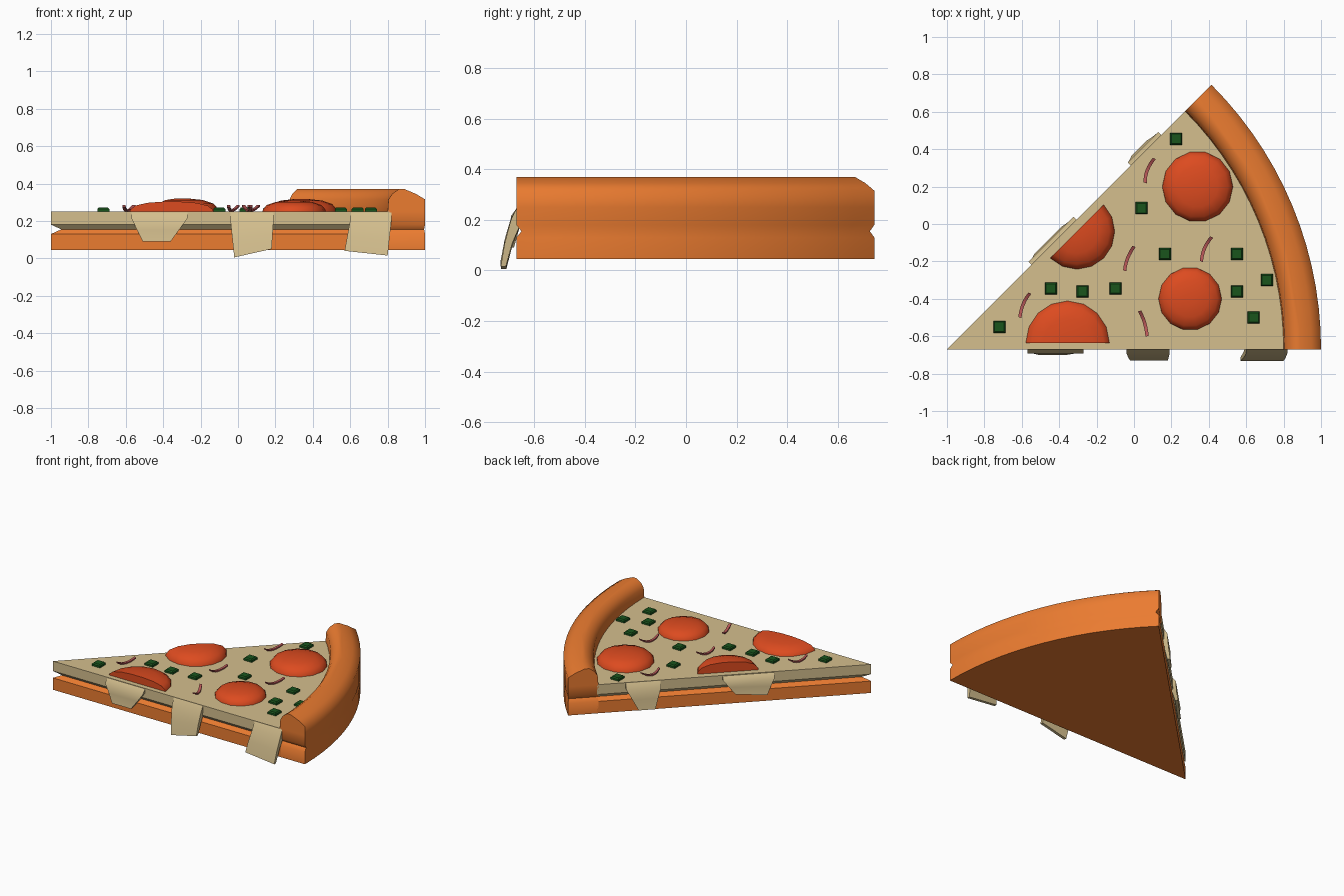
import bpy, bmesh
from math import sin, cos, pi, radians, atan2
from mathutils import Vector

if "Cube" in bpy.data.objects:
    bpy.data.objects.remove(bpy.data.objects["Cube"])

TIP = Vector((-1.0, -0.67, 0.0))
ARC = radians(45)
TOP = 0.25


def material(name, rgb):
    m = bpy.data.materials.new(name)
    m.diffuse_color = (*rgb, 1)
    m.use_nodes = True
    m.node_tree.nodes["Principled BSDF"].inputs["Base Color"].default_value = m.diffuse_color
    return m


CRUST = material("baked crust", (0.83, 0.20, 0.03))
CHEESE = material("cheese", (0.66, 0.52, 0.27))
MEAT = material("red sausage", (0.72, 0.07, 0.014))
PEPPER = material("green pepper", (0.01, 0.09, 0.012))
ONION = material("red onion", (0.45, 0.09, 0.09))


def stack(name, rings, mat, smooth=40):
    """Join closed rings of equal length into a capped solid."""
    bm = bmesh.new()
    rows = [[bm.verts.new(p) for p in ring] for ring in rings]
    n = len(rows[0])
    for a, b in zip(rows, rows[1:]):
        for i in range(n):
            j = (i + 1) % n
            bm.faces.new((a[i], a[j], b[j], b[i]))
    bm.faces.new(rows[0][::-1])
    bm.faces.new(rows[-1])
    bmesh.ops.recalc_face_normals(bm, faces=bm.faces)
    mesh = bpy.data.meshes.new(name)
    bm.to_mesh(mesh)
    bm.free()
    ob = bpy.data.objects.new(name, mesh)
    bpy.context.collection.objects.link(ob)
    mesh.materials.append(mat)
    if smooth:
        bpy.context.view_layer.objects.active = ob
        ob.select_set(True)
        bpy.ops.object.shade_smooth_by_angle(angle=radians(smooth))
        ob.select_set(False)
    return ob


def sector(r_in, r_out, z, inset=0.0, n=14):
    """Outline of a slice, or of an arc band when r_in > 0."""
    def arc(r):
        d = inset / r
        return [TIP + Vector((r * cos(a), r * sin(a), z))
                for a in (d + (ARC - 2 * d) * i / n for i in range(n + 1))]
    if r_in:
        return arc(r_out) + arc(r_in)[::-1]
    t = inset / sin(ARC / 2)
    return arc(r_out) + [TIP + Vector((t * cos(ARC / 2), t * sin(ARC / 2), z))]


# Dough and cheese meet in a shallow groove
stack("dough_base", [sector(0, 1.81, z, i) for z, i in
                     ((0.045, 0), (0.13, 0), (0.155, 0.023))], CRUST)
stack("cheese_layer", [sector(0, 1.81, z, i) for z, i in
                       ((0.155, 0.023), (0.18, 0), (TOP, 0))], CHEESE)

# Raised rim: (inner radius, outer radius, height, end inset)
RIM = ((1.8, 2, 0.045, 0), (1.8, 2, 0.13, 0), (1.8, 1.995, 0.155, 0.02),
       (1.8, 2, 0.18, 0), (1.8, 2, 0.25, 0), (1.805, 2, 0.315, 0),
       (1.825, 1.95, 0.345, 0), (1.86, 1.89, 0.37, 0))
stack("crust_rim", [sector(*r) for r in RIM], CRUST, 60)


def drip(name, angle, top, bottom, z_low, out):
    """Melted flap hanging off a cut edge; spans are distances from the tip."""
    along = Vector((cos(angle), sin(angle), 0))
    side = Vector((sin(angle), -cos(angle), 0)) * (1 if angle == 0 else -1)
    rings = []
    for t, o, thick in ((0, 0.0, 0.03), (0.2, 0.022, 0.045), (0.6, 0.75 * out, 0.03), (1, out, 0.02)):
        w = max(0, (t - 0.2) / 0.8)
        s = [top[k] + (bottom[k] - top[k]) * w for k in (0, 1)]
        z = [0.245 + (z_low[k] - 0.245) * t for k in (0, 1)]
        rings.append([TIP + along * s[k] + side * d + Vector((0, 0, z[k]))
                      for k, d in ((0, o), (1, o), (1, o - thick), (0, o - thick))])
    stack(name, rings, CHEESE)


# Cheese drips on the front edge and on the slanted edge
drip("front_drip_1", 0, (0.43, 0.73), (0.49, 0.64), (0.09, 0.09), 0.03)
drip("front_drip_2", 0, (0.96, 1.19), (0.98, 1.18), (0.005, 0.05), 0.06)
drip("front_drip_3", 0, (1.60, 1.82), (1.57, 1.80), (0.04, 0.015), 0.062)
drip("back_drip_1", ARC, (0.64, 0.98), (0.69, 0.90), (0.10, 0.12), 0.03)
drip("back_drip_2", ARC, (1.39, 1.62), (1.43, 1.54), (0.06, 0.06), 0.035)


def sausage(name, x, y, r, h, start=0.0, half=False):
    """Low dome, whole or cut in half."""
    n = 9 if half else 14
    rings = []
    for f, z in ((1, -0.005), (0.98, 0.2 * h), (0.86, 0.6 * h), (0.58, 0.88 * h), (0.2, h)):
        span = [start + (pi * i / (n - 1) if half else 2 * pi * i / n) for i in range(n)]
        rings.append([(x + r * f * cos(a), y + r * f * sin(a), TOP + z) for a in span])
    stack(name, rings, MEAT, 50)


# Sausage slices
sausage("sausage_back", 0.34, 0.20, 0.19, 0.067)
sausage("sausage_right", 0.30, -0.40, 0.17, 0.058)
sausage("half_sausage_front", -0.355, -0.635, 0.225, 0.053, 0, True)
sausage("half_sausage_left", -0.305, -0.04, 0.203, 0.07, -0.75 * pi, True)

# Diced green pepper
DICE = ((0.225, 0.455), (0.04, 0.085), (0.165, -0.16), (0.55, -0.16),
        (0.71, -0.30), (0.55, -0.36), (0.64, -0.50), (-0.10, -0.345),
        (-0.275, -0.36), (-0.445, -0.345), (-0.72, -0.55))
for k, (x, y) in enumerate(DICE):
    rings = [[(x + sx * s, y + sy * s, z) for sx, sy in ((-1, -1), (1, -1), (1, 1), (-1, 1))]
             for s, z in ((0.032, 0.248), (0.032, 0.263), (0.025, 0.271))]
    stack(f"pepper_dice_{k + 1}", rings, PEPPER, 0)


def onion(name, a, mid, b, n=6):
    """Thin bowed strip with raised ends."""
    a, mid, b = Vector(a), Vector(mid), Vector(b)
    ctrl = 2 * mid - (a + b) / 2
    d = (b - a).normalized()
    side = Vector((d.y, -d.x))
    rings = []
    for i in range(n + 1):
        t = i / n
        c = a * (1 - t) ** 2 + ctrl * 2 * t * (1 - t) + b * t * t
        z = 0.250 + 0.025 * (2 * t - 1) ** 2
        rings.append([(c.x + side.x * u, c.y + side.y * u, z + v) for u, v in
                      ((-0.009, 0), (0.009, 0), (0.009, 0.009), (-0.009, 0.009))])
    stack(name, rings, ONION)


# Onion strips
STRIPS = (((0.06, 0.22), (0.07, 0.285), (0.108, 0.35)),
          ((-0.05, -0.25), (-0.035, -0.185), (0.0, -0.12)),
          ((0.36, -0.20), (0.377, -0.13), (0.415, -0.07)),
          ((-0.61, -0.50), (-0.593, -0.43), (-0.557, -0.37)),
          ((0.03, -0.465), (0.057, -0.53), (0.07, -0.60)))
for k, s in enumerate(STRIPS):
    onion(f"onion_strip_{k + 1}", *s)
